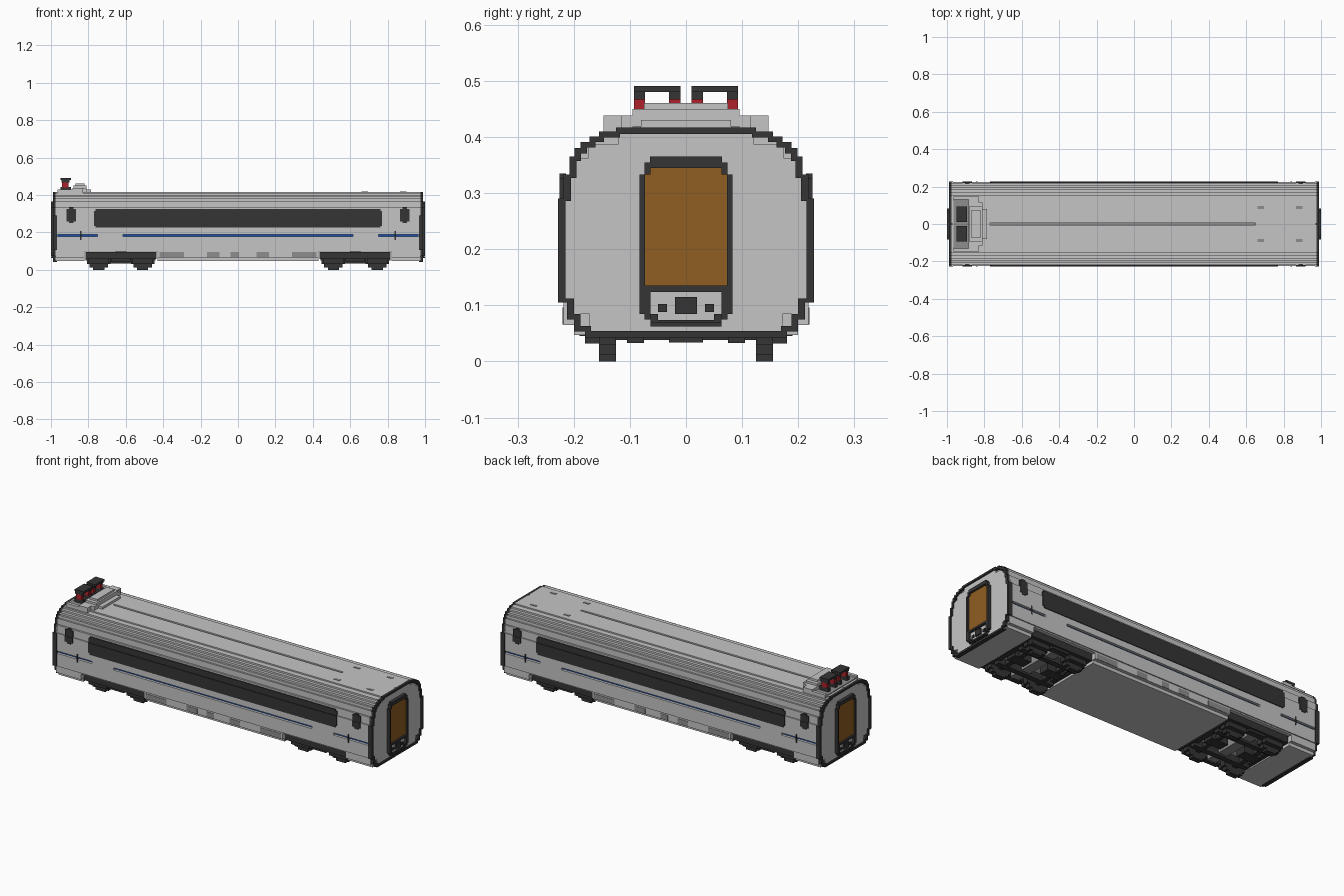
import bpy, bmesh

cube = bpy.data.objects.get("Cube")
if cube:
    bpy.data.objects.remove(cube)


def material(name, rgb):
    m = bpy.data.materials.new(name)
    m.use_nodes = True
    m.diffuse_color = (*rgb, 1)
    m.node_tree.nodes["Principled BSDF"].inputs["Base Color"].default_value = (*rgb, 1)
    return m


GREY = material("light grey", (0.56, 0.56, 0.56))
MID = material("mid grey", (0.27, 0.27, 0.27))
DARK = material("charcoal", (0.035, 0.035, 0.035))
AMBER = material("amber brown", (0.28, 0.11, 0.015))
BLUE = material("stripe blue", (0.012, 0.075, 0.36))
RED = material("insulator red", (0.42, 0.015, 0.025))


def finish(name, bm, mat):
    bmesh.ops.recalc_face_normals(bm, faces=bm.faces)
    me = bpy.data.meshes.new(name)
    bm.to_mesh(me)
    bm.free()
    me.materials.append(mat)
    ob = bpy.data.objects.new(name, me)
    bpy.context.collection.objects.link(ob)
    return ob


def boxes(name, mat, items, mirror=""):
    """Boxes (x0, x1, y0, y1, z0, z1), repeated across the axes named in mirror."""
    bm = bmesh.new()
    for sx in (1, -1) if "x" in mirror else (1,):
        for sy in (1, -1) if "y" in mirror else (1,):
            for x0, x1, y0, y1, z0, z1 in items:
                vs = bmesh.ops.create_cube(bm, size=1)["verts"]
                for v in vs:
                    v.co.x = sx * ((x0 + x1) / 2 + v.co.x * (x1 - x0))
                    v.co.y = sy * ((y0 + y1) / 2 + v.co.y * (y1 - y0))
                    v.co.z = (z0 + z1) / 2 + v.co.z * (z1 - z0)
    return finish(name, bm, mat)


def outline(half):
    return half + [(-y, z) for y, z in reversed(half)]


def prism(name, mat, half, spans):
    """Extrude a mirrored cross-section along x over each span."""
    bm = bmesh.new()
    for x0, x1 in spans:
        base = bm.faces.new([bm.verts.new((x0, y, z)) for y, z in outline(half)])
        ext = bmesh.ops.extrude_face_region(bm, geom=[base], use_keep_orig=True)["geom"]
        for v in ext:
            if isinstance(v, bmesh.types.BMVert):
                v.co.x = x1
    return finish(name, bm, mat)


def steps(levels):
    """Stair-stepped half profile from (half width, bottom, top) levels."""
    return [(w, z) for w, z0, z1 in levels for z in (z0, z1)]


# Body shell with stepped roof shoulders, side slots and a roof groove
shoulders = steps([(0.218, 0.29, 0.333), (0.208, 0.333, 0.365), (0.199, 0.365, 0.38),
                   (0.188, 0.38, 0.391), (0.172, 0.391, 0.401), (0.155, 0.401, 0.41),
                   (0.125, 0.41, 0.417)])
side = [(0.218, 0.098), (0.218, 0.105), (0.224, 0.105), (0.224, 0.177), (0.206, 0.177),
        (0.206, 0.19), (0.224, 0.19), (0.224, 0.29)]
prism("body_shell", GREY, side + shoulders + [(0.006, 0.417), (0.006, 0.405)], [(-0.975, 0.975)])
prism("lower_skirt", GREY, steps([(0.2, 0.047, 0.065), (0.218, 0.065, 0.098)]),
      [(-0.975, -0.82), (-0.43, 0.43), (0.82, 0.975)])
boxes("slot_fillers", GREY, [(0.615, 0.75, -0.224, 0.224, 0.177, 0.19)], "x")
boxes("roof_groove_fillers", GREY, [(-0.97, -0.77, -0.006, 0.006, 0.405, 0.417),
                                    (0.65, 0.97, -0.006, 0.006, 0.405, 0.417)])
boxes("roof_groove_base", MID, [(-0.77, 0.65, -0.006, 0.006, 0.404, 0.407)])

# Blue stripes set inside the slots, with small dark ticks
boxes("side_stripes", BLUE, [(-0.615, 0.615, 0.2, 0.21, 0.177, 0.19),
                             (0.75, 0.965, 0.2, 0.21, 0.177, 0.19),
                             (-0.965, -0.75, 0.2, 0.21, 0.177, 0.19)], "y")
boxes("side_ticks", DARK, [(0.837, 0.845, 0.22, 0.226, 0.16, 0.207)], "xy")

# Window band and door windows, following the step in the wall
boxes("window_band", DARK, [(-0.762, 0.762, 0.22, 0.228, 0.225, 0.235),
                            (-0.77, 0.77, 0.22, 0.228, 0.235, 0.29),
                            (-0.77, 0.77, 0.214, 0.224, 0.29, 0.315),
                            (-0.762, 0.762, 0.214, 0.224, 0.315, 0.324)], "y")
boxes("door_windows", DARK, [(0.88, 0.903, 0.22, 0.227, 0.25, 0.258),
                             (0.867, 0.916, 0.22, 0.227, 0.258, 0.29),
                             (0.867, 0.916, 0.214, 0.225, 0.29, 0.326),
                             (0.88, 0.903, 0.214, 0.225, 0.326, 0.335)], "xy")

# Skirt vents and roof hatch corners
boxes("skirt_vents", MID, [(a, b, 0.215, 0.22, 0.066, 0.096) for a, b in
                           ((-0.42, -0.29), (-0.165, -0.1), (-0.04, 0.005),
                            (0.1, 0.165), (0.29, 0.42))], "y")
boxes("roof_hatch_corners", MID, [(x, x + 0.035, 0.08, 0.095, 0.412, 0.419)
                                  for x in (0.66, 0.865)], "y")

# Dark rims around both ends
rim = outline(steps([(0.18, 0.043, 0.053), (0.2, 0.053, 0.075), (0.212, 0.075, 0.105),
                     (0.228, 0.105, 0.29)]) + shoulders)
for label, s in (("left", 1), ("right", -1)):
    bm = bmesh.new()
    rings = []
    for x, k in ((0.967, 1), (0.99, 1), (0.99, 0.94), (0.967, 0.94)):
        rings.append([bm.verts.new((s * x, y * k, 0.23 + (z - 0.23) * k)) for y, z in rim])
    n = len(rim)
    for r in range(4):
        a, b = rings[r], rings[(r + 1) % 4]
        for i in range(n):
            j = (i + 1) % n
            bm.faces.new((a[i], a[j], b[j], b[i]))
    finish(label + "_end_rim", bm, DARK)
prism("end_panels", GREY, steps([(0.172, 0.05, 0.085), (0.205, 0.085, 0.105), (0.217, 0.105, 0.29),
                                 (0.207, 0.29, 0.333), (0.197, 0.333, 0.362), (0.175, 0.362, 0.388),
                                 (0.12, 0.388, 0.408)]), [(-0.982, -0.97), (0.97, 0.982)])

# Gangway doors with stepped frames
boxes("gangway_frames", DARK, [(0.97, 1.0, 0.073, 0.083, 0.085, 0.333),
                               (0.97, 1.0, 0.063, 0.074, 0.075, 0.135),
                               (0.97, 1.0, 0.063, 0.074, 0.333, 0.355),
                               (0.97, 1.0, 0.0, 0.064, 0.345, 0.365),
                               (0.97, 1.0, 0.0, 0.073, 0.124, 0.135),
                               (0.97, 1.0, 0.0, 0.063, 0.062, 0.07)], "xy")
boxes("gangway_doors", AMBER, [(0.97, 0.99, -0.073, 0.073, 0.135, 0.333),
                               (0.97, 0.99, -0.064, 0.064, 0.333, 0.345)], "x")
boxes("coupler_panels", GREY, [(0.97, 0.988, -0.063, 0.063, 0.07, 0.124)], "x")
boxes("couplers", DARK, [(0.98, 0.997, 0.0, 0.02, 0.085, 0.115),
                         (0.98, 0.994, 0.034, 0.05, 0.088, 0.102),
                         (0.98, 0.994, 0.05, 0.063, 0.07, 0.085),
                         (0.98, 0.994, 0.0, 0.05, 0.07, 0.074)], "xy")

# Roof platform, hump and twin current collectors
boxes("collector_floor", MID, [(-0.965, -0.88, -0.145, 0.145, 0.412, 0.421)])
boxes("roof_hump", GREY, [(-0.885, -0.83, -0.147, 0.147, 0.40, 0.438),
                          (-0.965, -0.88, 0.13, 0.147, 0.40, 0.43),
                          (-0.965, -0.88, -0.147, -0.13, 0.40, 0.43),
                          (-0.83, -0.81, -0.115, 0.115, 0.40, 0.438),
                          (-0.81, -0.785, -0.08, 0.08, 0.40, 0.43),
                          (-0.88, -0.81, -0.095, 0.095, 0.438, 0.45),
                          (-0.868, -0.82, -0.075, 0.075, 0.45, 0.461)])
posts = ((0.01, 0.03), (0.073, 0.093))
boxes("collector_insulators", RED, [(-0.94, -0.905, a, b, 0.44, 0.468) for a, b in posts], "y")
boxes("collector_arms", DARK, [(-0.948, -0.893, a, b, 0.42, 0.442) for a, b in posts] +
      [(-0.945, -0.9, a, b, 0.467, 0.482) for a, b in posts] +
      [(-0.948, -0.893, 0.01, 0.093, 0.48, 0.491)], "y")

# Bogies: stepped wheels, axles, side beams and cross members
wheels, axles = [], []
for x in (0.51, 0.745):
    wheels += [(x - h, x + h, 0.125, 0.155, a, b) for h, a, b in
               ((0.03, 0.0, 0.012), (0.05, 0.012, 0.03), (0.063, 0.03, 0.075), (0.05, 0.075, 0.094))]
    axles += [(x - 0.012, x + 0.012, 0.0, 0.13, 0.038, 0.062),
              (x - 0.055, x + 0.055, 0.155, 0.18, 0.032, 0.07)]
boxes("wheels", DARK, wheels, "xy")
boxes("axles", DARK, axles, "xy")
boxes("bogie_frames", DARK, [(0.435, 0.815, 0.155, 0.2, 0.058, 0.096),
                             (0.575, 0.68, 0.155, 0.19, 0.045, 0.06),
                             (0.44, 0.47, 0.0, 0.16, 0.05, 0.08),
                             (0.785, 0.815, 0.0, 0.16, 0.05, 0.08),
                             (0.45, 0.8, 0.075, 0.105, 0.033, 0.07),
                             (0.47, 0.575, 0.0, 0.03, 0.034, 0.08),
                             (0.68, 0.785, 0.0, 0.03, 0.034, 0.08)], "xy")
boxes("bogie_bolsters", MID, [(0.6, 0.655, -0.16, 0.16, 0.045, 0.099)], "x")
